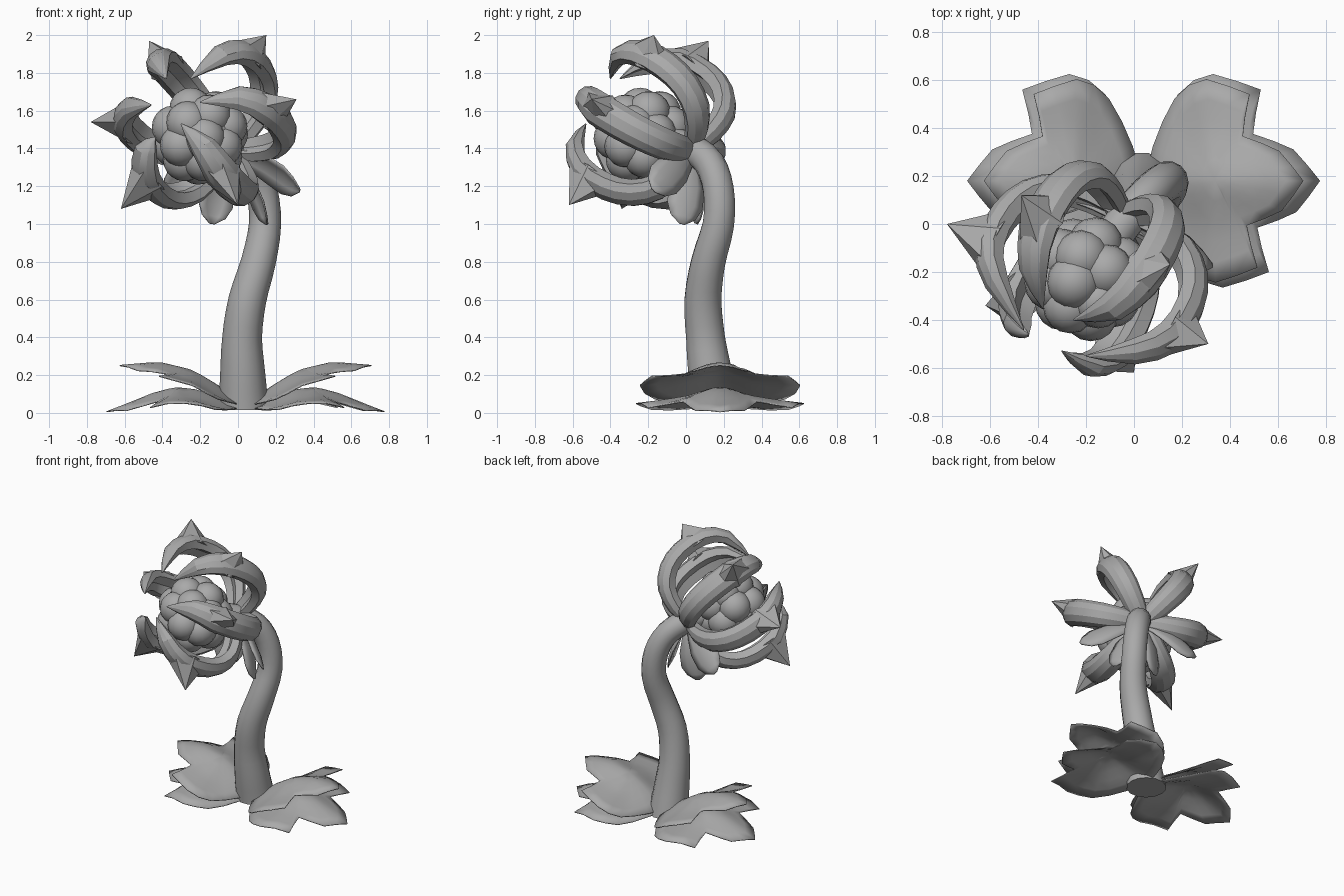
import bpy, bmesh, math
from mathutils import Vector as V

if "Cube" in bpy.data.objects:
    bpy.data.objects.remove(bpy.data.objects["Cube"])

grey = bpy.data.materials.new("plain_grey")
grey.diffuse_color = (0.4, 0.4, 0.4, 1)
grey.use_nodes = True
grey.node_tree.nodes["Principled BSDF"].inputs["Base Color"].default_value = grey.diffuse_color


def finish(name, bm, angle=35):
    """Turn a bmesh into a named, smooth-shaded object."""
    bmesh.ops.recalc_face_normals(bm, faces=bm.faces)
    me = bpy.data.meshes.new(name)
    bm.to_mesh(me)
    bm.free()
    me.materials.append(grey)
    ob = bpy.data.objects.new(name, me)
    bpy.context.collection.objects.link(ob)
    bpy.ops.object.select_all(action='DESELECT')
    ob.select_set(True)
    bpy.context.view_layer.objects.active = ob
    bpy.ops.object.shade_smooth_by_angle(angle=math.radians(angle))
    return ob


def spline(pts, n):
    """Catmull-Rom samples through points."""
    pts = [V(p) for p in pts]
    out = []
    for i in range(len(pts) - 1):
        a, b, c, d = pts[max(i - 1, 0)], pts[i], pts[i + 1], pts[min(i + 2, len(pts) - 1)]
        for k in range(n):
            t = k / n
            out.append(0.5 * (2 * b + (c - a) * t + (2 * a - 5 * b + 4 * c - d) * t * t
                              + (3 * b - a - 3 * c + d) * t ** 3))
    return out + [pts[-1]]


def skin(bm, rings):
    """Bridge closed rings of points and cap both ends."""
    vs = [[bm.verts.new(p) for p in r] for r in rings]
    n = len(vs[0])
    for r, s in zip(vs, vs[1:]):
        for i in range(n):
            j = (i + 1) % n
            bm.faces.new((r[i], r[j], s[j], s[i]))
    bm.faces.new(vs[0])
    bm.faces.new(vs[-1])


def lerp(table, x):
    for (x0, z0), (x1, z1) in zip(table, table[1:]):
        if x <= x1:
            return z0 + (z1 - z0) * (x - x0) / (x1 - x0)
    return table[-1][1]


# Flower frame: hub at the stem end, axis pointing out of the bloom
HUB = V((-0.05, 0.03, 1.39))
AXIS = V((-0.43, -0.76, 0.46)).normalized()
SIDE = AXIS.cross(V((0, 0, 1))).normalized()
UP = SIDE.cross(AXIS)

# Curved stem: centre and radius
path = [V(p) for p in [(.03, .165, .015), (.025, .13, .2), (.022, .103, .4), (.05, .09, .6),
                       (.108, .118, .8), (.143, .172, 1.0), (.125, .172, 1.18),
                       (.065, .125, 1.32), (-.02, .035, 1.395), (-.09, -.06, 1.43)]]
radii = [.135, .12, .105, .1, .092, .085, .083, .082, .08, .08]
pts = spline(path, 3)
rings = []
for i, p in enumerate(pts):
    t = (pts[min(i + 1, len(pts) - 1)] - pts[max(i - 1, 0)]).normalized()
    if i == 0:
        t = V((0, 0, 1))
    e1 = V((0, 1, 0)).cross(t).normalized()
    e2 = t.cross(e1)
    k = min(i // 3, 8)
    r = radii[k] + (radii[k + 1] - radii[k]) * (i / 3 - k)
    rings.append([p + r * (math.cos(a) * e1 + math.sin(a) * e2)
                  for a in [j * math.tau / 14 for j in range(14)]])
bm = bmesh.new()
skin(bm, rings)
finish("stem", bm, 50)

# Bumpy seed head: rings of balls around a core
CORE = V((-0.2, -0.225, 1.465))
bm = bmesh.new()


def ball(centre, r):
    new = bmesh.ops.create_uvsphere(bm, u_segments=16, v_segments=10, radius=r)
    bmesh.ops.translate(bm, verts=new['verts'], vec=centre)


ball(CORE, 0.215)
for polar, count in ((0, 1), (48, 5), (90, 8), (132, 5), (180, 1)):
    for k in range(count):
        th, ph = math.radians(polar), (k + (polar == 90) * .5) * math.tau / count
        d = AXIS * math.cos(th) + (SIDE * math.cos(ph) + UP * math.sin(ph)) * math.sin(th)
        ball(CORE + d * 0.152, 0.114)
finish("seed_head", bm, 50)

# Six curling petals with an outward thorn: thorn point, curled tip, drop of the body
petals = [((.15, -.17, 2.0), (-.25, -.40, 1.77), 0), ((.31, -.50, 1.66), (-.2, -.55, 1.645), .06),
          ((.0, -.62, 1.10), (-.3, -.53, 1.53), 0), ((-.62, -.34, 1.08), (-.44, -.46, 1.46), 0),
          ((-.78, .0, 1.54), (-.46, -.44, 1.63), .02), ((-.47, .12, 1.97), (-.38, -.35, 1.77), 0)]
curl = [(0, .02), (-.01, .15), (.015, .28), (.105, .38), (.24, .425), (.41, .415), (.54, .32)]
widths = [(0, .055), (1, .075), (2, .085), (4, .092), (5, .092), (6, .07), (7, .004)]
section = [(1, 0), (.75, .65), (.3, 1), (-.3, 1), (-.75, .65), (-1, 0),
           (-.65, -.75), (0, -.4), (.65, -.75)]
for thorn, tip, drop in petals:
    thorn, tip = V(thorn), V(tip)
    u = thorn - V((0, 0, drop)) - HUB
    u = (u - AXIS * u.dot(AXIS)).normalized()
    b = AXIS.cross(u)
    pts = spline([HUB + AXIS * a + u * r for a, r in curl] + [tip], 2)
    bm = bmesh.new()
    rings = []
    for i, p in enumerate(pts):
        t = (pts[min(i + 1, len(pts) - 1)] - pts[max(i - 1, 0)]).normalized()
        nrm = t.cross(b).normalized()
        if nrm.dot(p - (HUB + AXIS * .28)) < 0:
            nrm = -nrm
        w = lerp(widths, i / 2)
        rings.append([p + b * (x * w) + nrm * (y * w * .73) for x, y in section])
    skin(bm, rings)
    # broad thorn growing out of the elbow
    c = HUB + AXIS * .36 + u * .41
    ring = [bm.verts.new(c + AXIS * (.16 * math.sin(a)) + b * (.1 * math.cos(a)))
            for a in [k * math.tau / 6 for k in range(6)]]
    apex = bm.verts.new(thorn)
    for k in range(6):
        bm.faces.new((ring[k], ring[(k + 1) % 6], apex))
    bm.faces.new(ring[::-1])
    finish("petal", bm, 28)

# Drooping sepals below the hub, fanned like a skirt
for tip in ((.33, -.17, 1.18), (.16, -.02, 1.0), (-.14, .06, 1.0), (-.38, .2, 1.17)):
    d = V(tip) - HUB
    dn = d.normalized()
    along = (AXIS - dn * AXIS.dot(dn)).normalized()
    across = dn.cross(along)
    if across.z < 0:
        across = -across
    b = (along + across * .6).normalized()
    out = b.cross(dn)
    if out.dot(SIDE) * d.dot(SIDE) < 0:
        out = -out
    bm = bmesh.new()
    rows = []
    for s, w in ((0.05, .04), (.25, .065), (.5, .095), (.75, .1), (.9, .07), (1, .015)):
        mid = HUB + d * s + out * (.04 * math.sin(s * math.pi))
        rows.append([bm.verts.new(mid + b * (w * x) - out * (.25 * w * x * x))
                     for x in (-1, -.5, 0, .5, 1)])
    for r, q in zip(rows, rows[1:]):
        for i in range(4):
            bm.faces.new((r[i], r[i + 1], q[i + 1], q[i]))
    m = finish("sepal", bm).modifiers.new("thickness", 'SOLIDIFY')
    m.thickness = 0.008

# Lobed ground leaves: half outline as distance from the stem and half width
half = [(.01, 0), (.02, .05), (.05, .15), (.1, .26), (.16, .36), (.23, .42), (.31, .445), (.41, .415),
        (.505, .38), (.48, .28), (.465, .195), (.55, .165), (.63, .13), (.685, .065), (.735, 0)]
outline = half + [(d, -w) for d, w in half[-2:0:-1]]
layers = {
    "lower_leaf": (1.0, .05, [(.01, .02), (.13, .075), (.25, .12), (.37, .135), (.5, .1), (.62, .05), (.735, .006)]),
    "upper_leaf": (.905, .055, [(.01, .03), (.13, .135), (.28, .225), (.46, .268), (.735, .245)]),
}
CD = 0.33
for name, (scale, droop, ridge) in layers.items():
    for sx in (1, -1):
        bm = bmesh.new()

        def leaf_vert(d, w):
            d, w = .01 + (d - .01) * scale, w * (scale + 1) / 2
            fall = droop * (1 - math.exp(-(w / .13) ** 2)) + .025 * (w / .42) ** 2
            z = max(lerp(ridge, d) - fall * min(1, d / .13), .004)
            shear = -.045 * w if sx > 0 else 0
            return bm.verts.new((.04 + sx * d + shear, .18 + w, z))

        # concentric rings growing from the leaf centre to its outline
        loops = [[leaf_vert(CD + (d - CD) * t, w * t) for d, w in outline]
                 for t in (.2, .4, .6, .8, 1)]
        centre = leaf_vert(CD, 0)
        n = len(outline)
        for i in range(n):
            j = (i + 1) % n
            bm.faces.new((centre, loops[0][i], loops[0][j]))
            for r, q in zip(loops, loops[1:]):
                bm.faces.new((r[i], q[i], q[j], r[j]))
        m = finish(name, bm, 60).modifiers.new("thickness", 'SOLIDIFY')
        m.thickness = 0.006
        m.offset = 0
